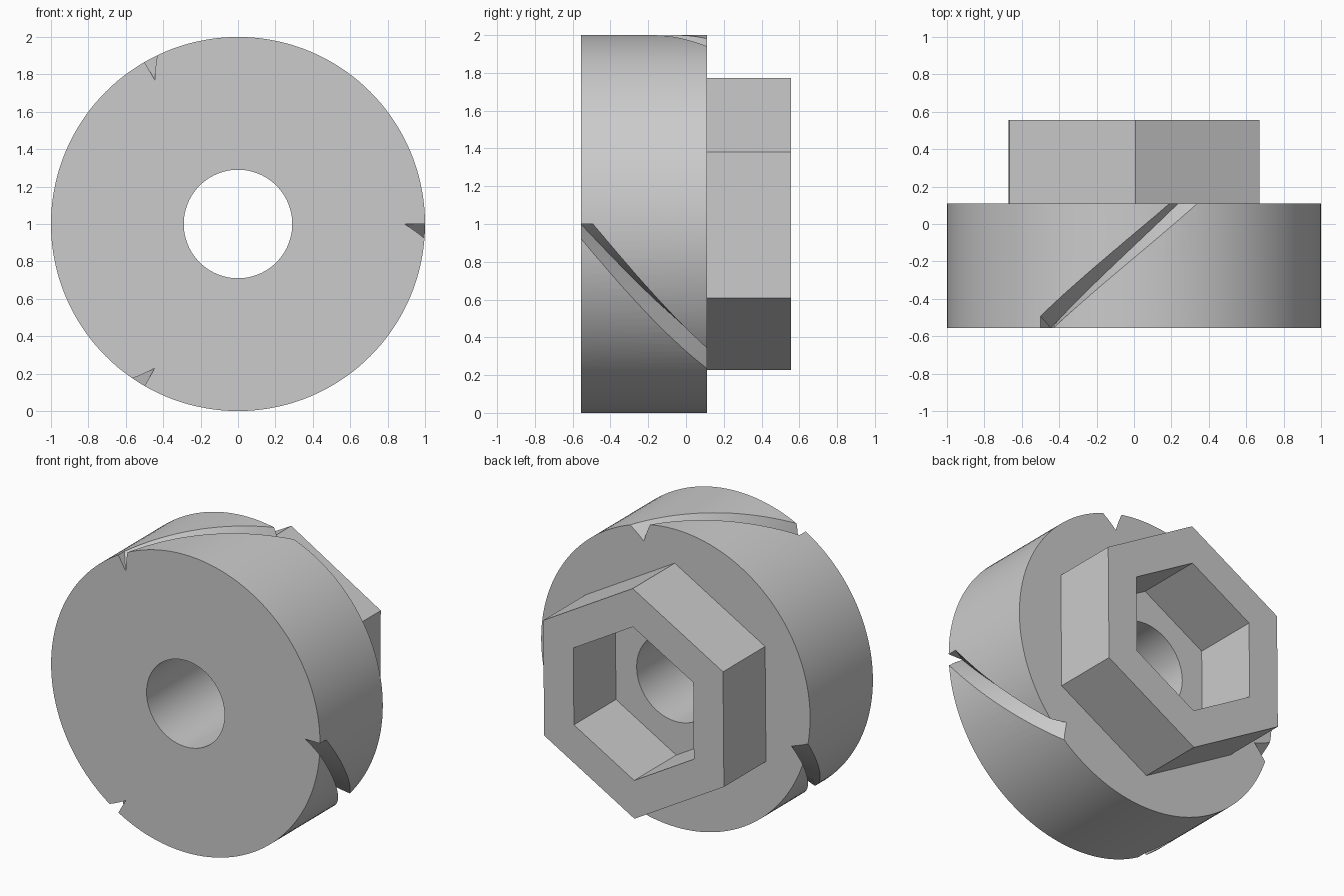
import bpy
import bmesh
from math import cos, sin, pi, radians

cube = bpy.data.objects.get("Cube")
if cube:
    bpy.data.objects.remove(cube, do_unlink=True)

FRONT, SHOULDER, BACK = -0.557, 0.11, 0.557
TWIST = radians(-45.4)          # groove rotation across the disc

grey = bpy.data.materials.new("plain grey")
grey.use_nodes = True
colour = (0.6, 0.6, 0.6, 1)
grey.diffuse_color = colour
grey.node_tree.nodes["Principled BSDF"].inputs["Base Color"].default_value = colour


def polar(r, angle, y):
    return (r * cos(angle), y, 1 + r * sin(angle))


def finish(bm, name):
    bmesh.ops.recalc_face_normals(bm, faces=bm.faces)
    mesh = bpy.data.meshes.new(name)
    bm.to_mesh(mesh)
    bm.free()
    mesh.materials.append(grey)
    ob = bpy.data.objects.new(name, mesh)
    bpy.context.collection.objects.link(ob)
    return ob


def bridge(bm, a, b, closed=True):
    n = len(a)
    for i in range(n if closed else n - 1):
        j = (i + 1) % n
        bm.faces.new((a[i], a[j], b[j], b[i]))


def tube(name, outer, inner, sides, y0, y1, turn=0.0):
    """Ring with the same number of sides inside and out, along y."""
    bm = bmesh.new()
    profile = ((outer, y0), (outer, y1), (inner, y1), (inner, y0))
    loops = [[bm.verts.new(polar(r, turn + 2 * pi * i / sides, y))
              for i in range(sides)] for r, y in profile]
    for k in range(4):
        bridge(bm, loops[k], loops[(k + 1) % 4])
    return finish(bm, name)


def groove_cutter():
    """Three V sections swept along helices."""
    bm = bmesh.new()
    root, rim, half = 0.89, 1.06, 0.065
    wide = half * (rim - root) / (1 - root)
    steps = 48
    for k in range(3):
        sections = []
        for i in range(steps + 1):
            t = 1.4 * i / steps
            a = 2 * pi * k / 3 + TWIST * t
            y = FRONT + (SHOULDER - FRONT) * t
            sections.append([bm.verts.new(polar(r, a, y + d))
                             for r, d in ((root, 0), (rim, wide), (rim, -wide))])
        for a, b in zip(sections, sections[1:]):
            bridge(bm, a, b)
        bm.faces.new(sections[0])
        bm.faces.new(sections[-1])
    ob = finish(bm, "groove_cutter")
    ob.hide_render = True
    return ob


# Round body with bore and hexagonal collar with socket
disc = tube("grooved_disc", 1.0, 0.29, 144, FRONT, SHOULDER)
collar = tube("hex_collar", 0.772, 0.515, 6, SHOULDER - 0.01, BACK, radians(29.5))

# Spiral grooves around the rim
cutter = groove_cutter()
cut = disc.modifiers.new("grooves", 'BOOLEAN')
cut.operation = 'DIFFERENCE'
cut.solver = 'EXACT'
cut.object = cutter
bpy.ops.object.select_all(action='DESELECT')
bpy.context.view_layer.objects.active = disc
disc.select_set(True)
bpy.ops.object.modifier_apply(modifier=cut.name)
bpy.data.objects.remove(cutter, do_unlink=True)

# Smooth round walls, crisp edges
bpy.ops.object.shade_smooth_by_angle(angle=radians(25))
